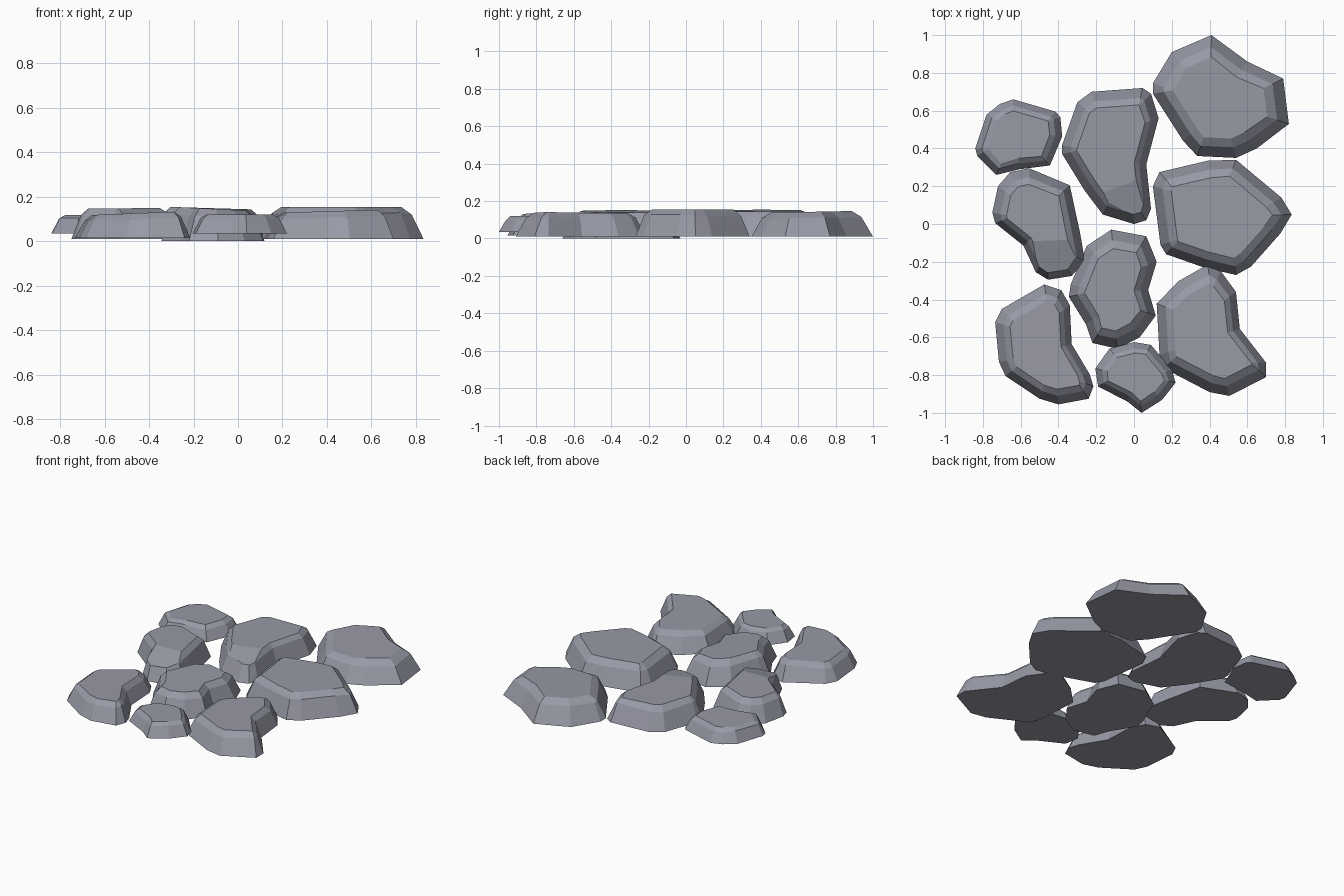
import bpy, bmesh, random
from mathutils import Vector

if "Cube" in bpy.data.objects:
    bpy.data.objects.remove(bpy.data.objects["Cube"])

random.seed(4)

# dark bluish slate
slate = bpy.data.materials.new("slate")
slate.diffuse_color = (0.31, 0.32, 0.38, 1)
slate.use_nodes = True
slate.node_tree.nodes["Principled BSDF"].inputs["Base Color"].default_value = slate.diffuse_color


def inset(pts, d):
    """Shrink a clockwise outline by about d, half along normals, half towards its middle."""
    n = len(pts)
    c = sum(pts, Vector((0, 0))) / n
    mean_r = sum((p - c).length for p in pts) / n
    out = []
    for i, p in enumerate(pts):
        t = (pts[(i + 1) % n] - pts[i - 1]).normalized()
        out.append(p + 0.5 * d * Vector((t.y, -t.x)) + (c - p) * (0.5 * d / mean_r))
    return out


def stone(name, outline, z0, z1, tilt=(0, 0), rim=0.05, top=0.095, chips=()):
    """Flat base, steep sides, chamfered rim and a slightly tilted flat top."""
    base = [Vector(p) for p in outline]
    c = sum(base, Vector((0, 0))) / len(base)
    bm = bmesh.new()
    rings = []
    for d, f in ((0, 0), (rim, 0.78), (top, 1)):
        ring = []
        for p in (inset(base, d) if d else base):
            h = z1 - z0 + (p - c).dot(Vector(tilt))
            jit = random.uniform(-0.006, 0.006) if d == rim else 0
            ring.append(bm.verts.new((p.x, p.y, z0 + f * h + jit)))
        rings.append(ring)
    for lo, hi in zip(rings, rings[1:]):
        for i in range(len(lo)):
            bm.faces.new((lo[i - 1], lo[i], hi[i], hi[i - 1]))
    bm.faces.new(rings[0])
    bm.faces.new(rings[-1])
    # chipped facets sliced off the top
    for co, no in chips:
        geom = bm.verts[:] + bm.edges[:] + bm.faces[:]
        cut = bmesh.ops.bisect_plane(bm, geom=geom, plane_co=co, plane_no=no, clear_outer=True)
        edges = [e for e in cut["geom_cut"] if isinstance(e, bmesh.types.BMEdge)]
        bmesh.ops.holes_fill(bm, edges=edges, sides=0)
    bmesh.ops.recalc_face_normals(bm, faces=bm.faces)
    me = bpy.data.meshes.new(name)
    bm.to_mesh(me)
    bm.free()
    me.materials.append(slate)
    ob = bpy.data.objects.new(name, me)
    bpy.context.collection.objects.link(ob)
    return ob


# right column
stone("stone_back_right",
      [(.41, 1), (.60, .86), (.79, .77), (.82, .53), (.65, .40), (.54, .35), (.335, .36),
       (.26, .44), (.10, .69), (.10, .745), (.20, .91)], .01, .142, (0, .02), .06, .11)
stone("stone_middle_right",
      [(.39, .335), (.54, .34), (.78, .14), (.835, .05), (.775, -.05), (.62, -.225), (.54, -.27),
       (.37, -.23), (.17, -.16), (.14, -.11), (.10, .20), (.135, .275)], .01, .155, (0, 0), .05, .095)
stone("stone_front_right",
      [(.39, -.215), (.46, -.25), (.54, -.36), (.56, -.555), (.70, -.735), (.70, -.81), (.505, -.91),
       (.40, -.89), (.16, -.765), (.135, -.69), (.12, -.42), (.24, -.30)], .01, .135, (.03, 0), .05, .09)

# middle column
stone("stone_back_middle",
      [(-.225, .70), (.045, .72), (.09, .69), (.13, .56), (.065, .315), (.09, .08), (.065, .02),
       (0, 0), (-.165, .05), (-.26, .175), (-.38, .37), (-.38, .42), (-.30, .645)],
      .01, .148, (-.03, 0), .05, .085, [((-.08, .2, .148), (.1, -.2, 1))])
stone("stone_centre",
      [(-.12, -.03), (.065, -.065), (.12, -.20), (.075, -.35), (.115, -.485), (.03, -.60), (-.09, -.66),
       (-.22, -.63), (-.255, -.53), (-.345, -.385), (-.335, -.32), (-.25, -.115)],
      0, .145, (-.05, 0), .05, .09)
stone("stone_front_small",
      [(0, -.625), (.09, -.64), (.20, -.77), (.22, -.84), (.15, -.93), (.04, -1), (-.035, -.94),
       (-.19, -.86), (-.205, -.765), (-.13, -.66)], .035, .12, (0, 0), .035, .06)

# left column
stone("stone_back_left_small",
      [(-.64, .66), (-.415, .595), (-.39, .565), (-.38, .465), (-.445, .31), (-.605, .29), (-.73, .26),
       (-.83, .36), (-.84, .40), (-.78, .58), (-.71, .635)], .035, .12, (.01, 0), .035, .065)
stone("stone_middle_left",
      [(-.555, .295), (-.34, .205), (-.285, -.05), (-.26, -.195), (-.33, -.275), (-.455, -.295),
       (-.52, -.255), (-.585, -.115), (-.735, .005), (-.75, .06), (-.72, .20), (-.655, .275)],
      .01, .148, (.01, 0), .045, .08, [((-.45, -.09, .148), (0, -.3, 1))])
stone("stone_front_left",
      [(-.475, -.32), (-.385, -.35), (-.34, -.43), (-.33, -.635), (-.235, -.795), (-.215, -.86),
       (-.24, -.925), (-.40, -.955), (-.50, -.925), (-.68, -.805), (-.715, -.73), (-.735, -.52),
       (-.70, -.45)], .015, .126, (.04, 0), .045, .08)
